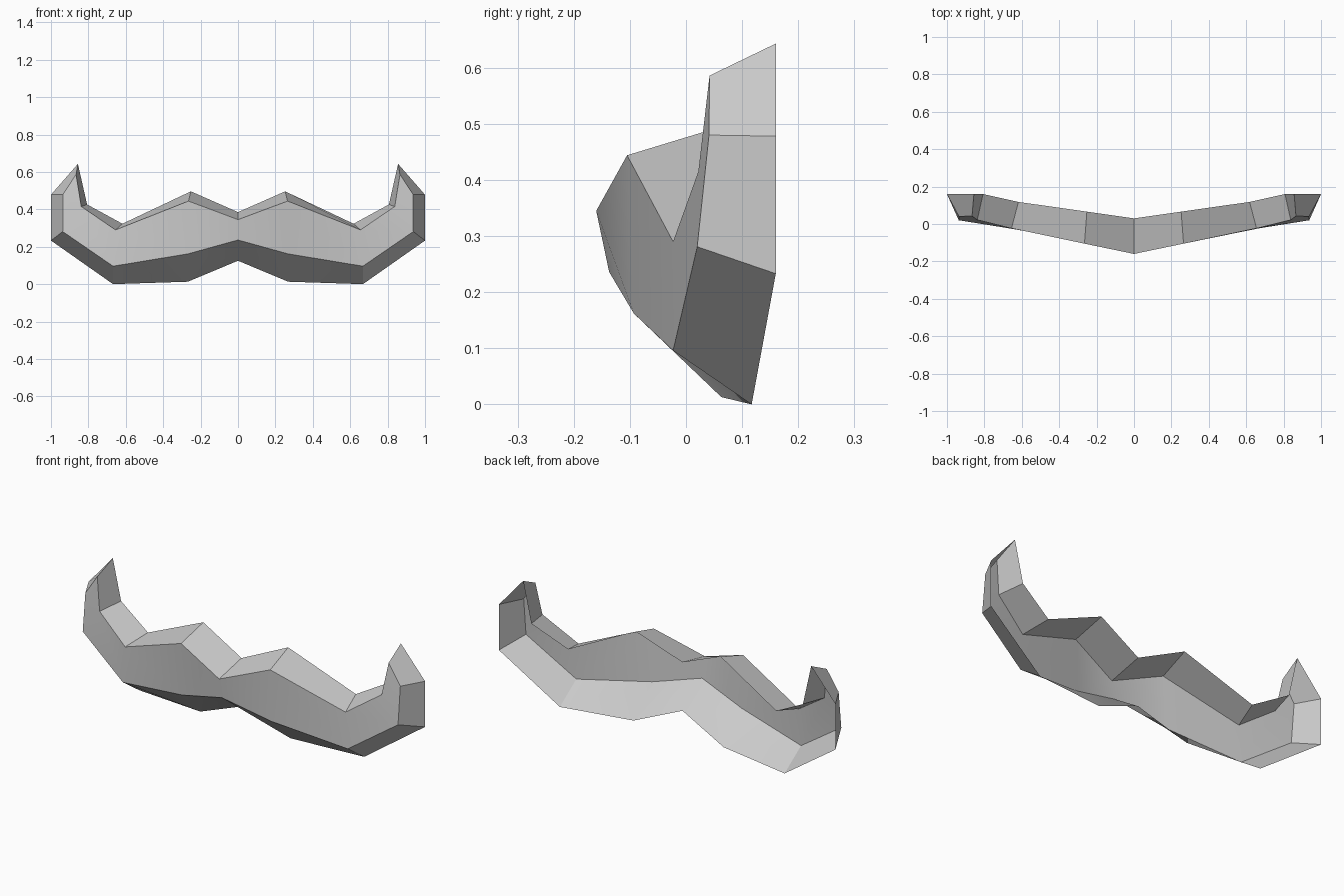
import bpy, bmesh, math

if "Cube" in bpy.data.objects:
    bpy.data.objects.remove(bpy.data.objects["Cube"])

# Right half of the moustache, listed from the centre out to the curled tip.
# Each row pairs a front rim point with the matching open back rim point.
upper = [((0, -.16, .345), (0, .03, .385)),
         ((.265, -.105, .444), (.252, .066, .496)),
         ((.655, -.023, .29), (.618, .118, .323)),
         ((.838, .022, .415), (.807, .16, .426)),
         ((.866, .042, .586), (.856, .16, .643))]
lower = [((0, -.137, .236), (0, .03, .125)),
         ((.267, -.093, .162), (.268, .063, .013)),
         ((.668, -.023, .096), (.668, .117, 0)),
         ((.937, .02, .281), (1, .16, .233)),
         ((.936, .041, .48), (1, .16, .478))]

bm = bmesh.new()


def build_half(side):
    def verts(rows):
        return [[bm.verts.new((side * x, y, z)) for x, y, z in row] for row in rows]

    def face(*corners):
        bm.faces.new(corners if side > 0 else corners[::-1])

    up, low = verts(upper), verts(lower)
    for i in range(4):
        face(up[i][0], low[i][0], low[i + 1][0], up[i + 1][0])      # front band
        face(up[i][1], up[i][0], up[i + 1][0], up[i + 1][1])        # top band
        face(low[i][0], low[i][1], low[i + 1][1], low[i + 1][0])    # underside band
    face(up[4][1], up[4][0], low[4][0], low[4][1])                  # tip bevel


for side in (1, -1):
    build_half(side)
bmesh.ops.remove_doubles(bm, verts=bm.verts, dist=1e-4)

mesh = bpy.data.meshes.new("moustache")
bm.to_mesh(mesh)
bm.free()
moustache = bpy.data.objects.new("moustache", mesh)
bpy.context.collection.objects.link(moustache)

# Plain grey finish
grey = bpy.data.materials.new("light grey")
grey.diffuse_color = (.6, .6, .6, 1)
grey.use_nodes = True
grey.node_tree.nodes["Principled BSDF"].inputs["Base Color"].default_value = grey.diffuse_color
mesh.materials.append(grey)

bpy.context.view_layer.objects.active = moustache
moustache.select_set(True)
bpy.ops.object.shade_smooth_by_angle(angle=math.radians(30))
